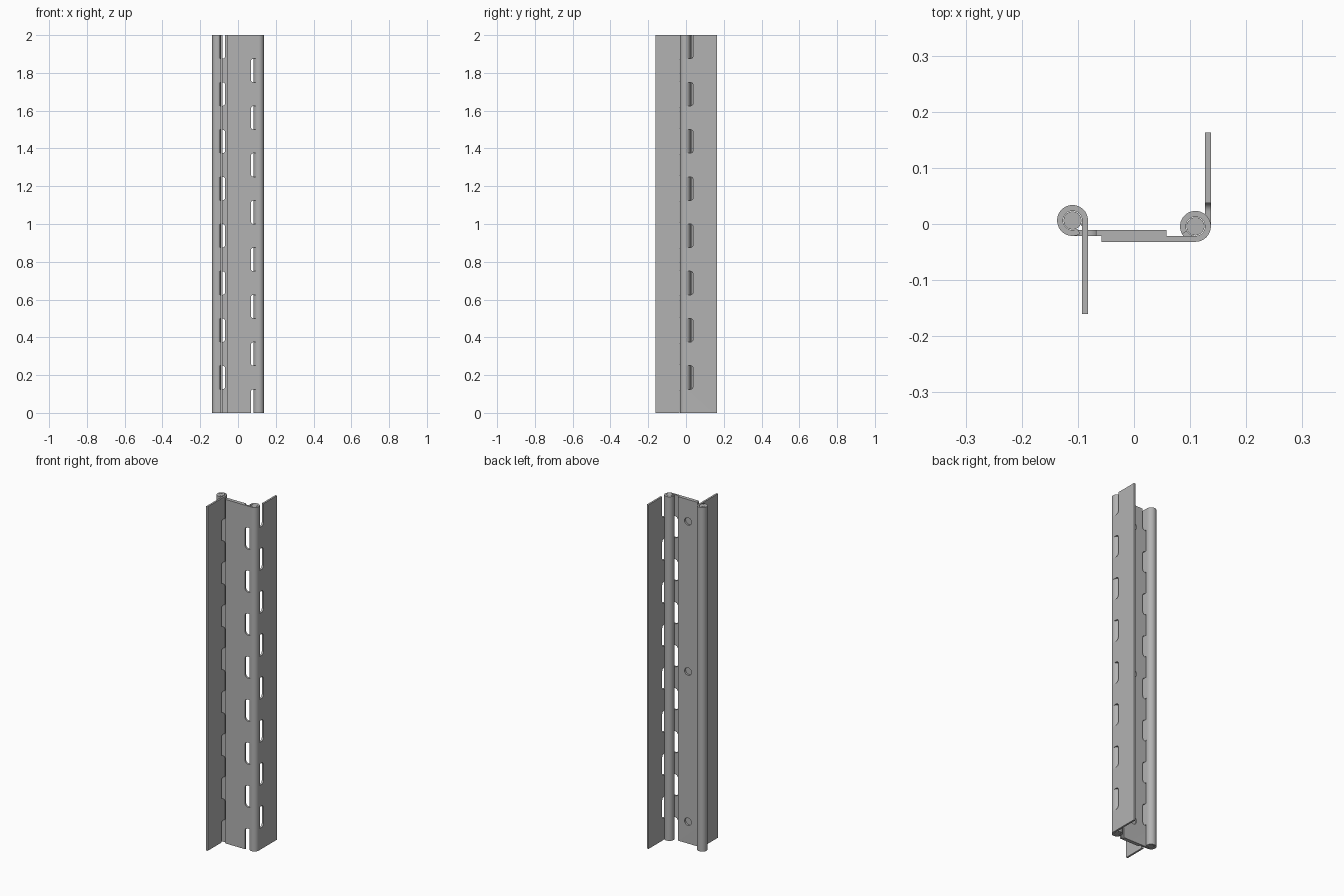
import bpy, bmesh, math
from mathutils import Matrix, Vector

HEIGHT = 2.0
PITCH = 0.125        # height of one knuckle
R = 0.0275           # outer knuckle radius
T = 0.0105           # sheet thickness
LENGTH = 0.167       # pin axis to free edge
NOTCH = 0.042        # notch depth from pin axis
CORNER = 0.016       # notch corner radius
CURL = math.radians(300)

cube = bpy.data.objects.get("Cube")
if cube:
    bpy.data.objects.remove(cube, do_unlink=True)

steel = bpy.data.materials.new("grey steel")
steel.use_nodes = True
GREY = (0.45, 0.45, 0.45, 1)
steel.diffuse_color = GREY
steel.node_tree.nodes["Principled BSDF"].inputs["Base Color"].default_value = GREY


def prism(bm, points, offset):
    """Extrude a closed outline of 3D points along an offset."""
    face = bm.faces.new([bm.verts.new(p) for p in points])
    new = bmesh.ops.extrude_face_region(bm, geom=[face])["geom"]
    bmesh.ops.translate(bm, vec=offset, verts=[g for g in new if isinstance(g, bmesh.types.BMVert)])


def make_object(name, bm):
    bmesh.ops.recalc_face_normals(bm, faces=bm.faces)
    mesh = bpy.data.meshes.new(name)
    bm.to_mesh(mesh)
    bm.free()
    obj = bpy.data.objects.new(name, mesh)
    bpy.context.collection.objects.link(obj)
    mesh.materials.append(steel)
    return obj


def smooth(obj):
    bpy.ops.object.select_all(action="DESELECT")
    obj.select_set(True)
    bpy.context.view_layer.objects.active = obj
    bpy.ops.object.shade_smooth_by_angle(angle=math.radians(30))


def arc(radius, steps=40):
    """Curl from the bottom of the pin, clockwise."""
    for i in range(steps + 1):
        a = -math.pi / 2 - CURL * i / steps
        yield Vector((radius * math.cos(a), radius * math.sin(a), 0))


def notch_outline(z0, z1):
    """Notch with two rounded inner corners, in the plane of the leaf."""
    pts = [(-2 * R, z0)]
    for cz, start in ((z0 + CORNER, -90), (z1 - CORNER, 0)):
        for i in range(7):
            a = math.radians(start + 15 * i)
            pts.append((NOTCH - CORNER + CORNER * math.cos(a), cz + CORNER * math.sin(a)))
    pts.append((-2 * R, z1))
    return [Vector((x, -2 * R, z)) for x, z in pts]


def leaf(name, axes, centre, first_notch, holes=()):
    """Curled sheet with alternating knuckles; axes map local x and y to the world."""
    bm = bmesh.new()
    profile = [Vector((LENGTH, -R, 0)), *arc(R), *reversed(list(arc(R - T))),
               Vector((LENGTH, T - R, 0))]
    prism(bm, profile, (0, 0, HEIGHT))
    obj = make_object(name, bm)

    # Cutter for the notches and rivet holes
    bm = bmesh.new()
    for i in range(first_notch, 16, 2):
        z0 = -0.05 if i == 0 else i * PITCH
        z1 = HEIGHT + 0.05 if i == 15 else (i + 1) * PITCH
        prism(bm, notch_outline(z0, z1), (0, 4 * R, 0))
    for x, z in holes:
        bmesh.ops.create_cone(bm, cap_ends=True, segments=32, radius1=0.022, radius2=0.022,
                              depth=4 * T,
                              matrix=Matrix.Translation((x, -R, z)) @ Matrix.Rotation(math.pi / 2, 4, "X"))
    cutter = make_object(name + "_cutter", bm)
    cutter.hide_render = True

    mod = obj.modifiers.new("notches", "BOOLEAN")
    mod.operation = "DIFFERENCE"
    mod.solver = "EXACT"
    mod.object = cutter
    bpy.context.view_layer.update()
    cut = bpy.data.meshes.new_from_object(obj.evaluated_get(bpy.context.evaluated_depsgraph_get()))
    obj.modifiers.clear()
    obj.data = cut
    bpy.data.objects.remove(cutter, do_unlink=True)

    # Turn the leaf into place about its pin
    (ax, ay), (bx, by) = axes
    cut.transform(Matrix(((ax, bx, 0, centre[0]), (ay, by, 0, centre[1]),
                          (0, 0, 1, 0), (0, 0, 0, 1))))
    if ax * by - ay * bx < 0:
        cut.flip_normals()
    smooth(obj)


def pin(name, centre):
    bm = bmesh.new()
    bmesh.ops.create_cone(bm, cap_ends=True, segments=40, radius1=R - T - 0.001,
                          radius2=R - T - 0.001, depth=HEIGHT,
                          matrix=Matrix.Translation((*centre, HEIGHT / 2)))
    smooth(make_object(name, bm))


RIGHT_PIN = (0.1095, -0.0042)
LEFT_PIN = (-0.1095, 0.0063)

# Hinge at +x: front plate and rear wing
leaf("front_plate", ((-1, 0), (0, 1)), RIGHT_PIN, 0)
leaf("rear_wing", ((0, 1), (-1, 0)), RIGHT_PIN, 1)
pin("rear_wing_pin", RIGHT_PIN)

# Hinge at -x: back plate with rivet holes and front wing
leaf("back_plate", ((1, 0), (0, 1)), LEFT_PIN, 1,
     holes=[(0.1045, z) for z in (0.127, 1.0, 1.873)])
leaf("front_wing", ((0, -1), (-1, 0)), LEFT_PIN, 0)
pin("front_wing_pin", LEFT_PIN)
